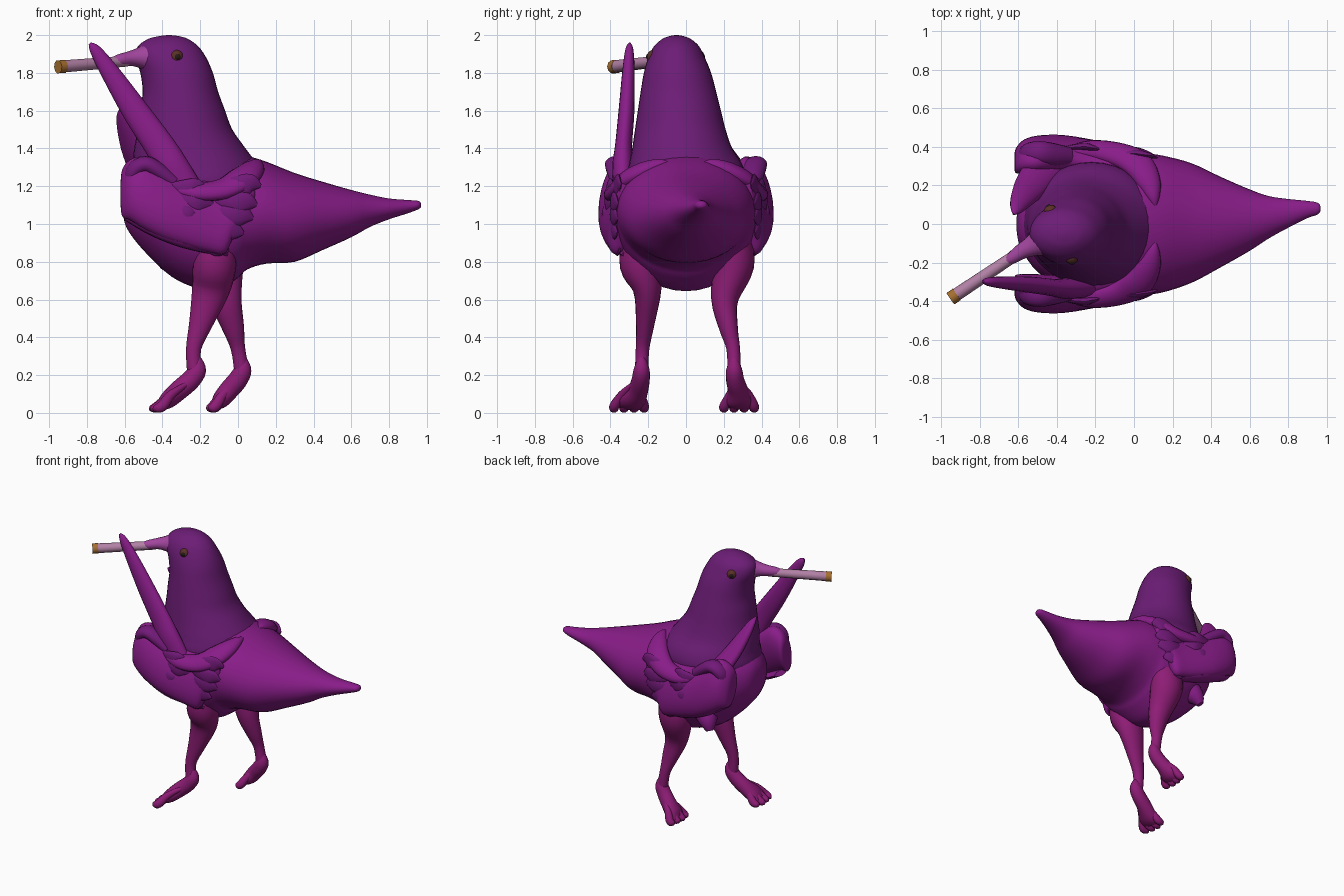
import bpy, bmesh, math
from mathutils import Vector


def mat(name, r, g, b):
    m = bpy.data.materials.new(name)
    m.diffuse_color = (r, g, b, 1)
    return m


PLUM = mat("plum", 0.25, 0.012, 0.25)
DARK = mat("dark_plum", 0.17, 0.01, 0.19)
HEAD = mat("head_plum", 0.15, 0.012, 0.18)
LEG = mat("magenta", 0.27, 0.012, 0.18)
BEAK = mat("beak_pink", 0.36, 0.06, 0.34)
PAPER = mat("paper", 0.45, 0.22, 0.38)
EMBER = mat("ember", 0.38, 0.16, 0.03)
EYE = mat("eye_brown", 0.10, 0.03, 0.02)
PUPIL = mat("pupil", 0.02, 0.01, 0.01)
X, Z = (1, 0, 0), (0, 0, 1)


def smooth_points(pts, k):
    """Catmull-Rom through rows of numbers."""
    out = []
    for i in range(len(pts) - 1):
        a, b = pts[i], pts[i + 1]
        p, q = pts[max(i - 1, 0)], pts[min(i + 2, len(pts) - 1)]
        for j in range(k):
            t = j / k
            out.append([0.5 * (2 * B + (C - A) * t + (2 * A - 5 * B + 4 * C - D) * t * t
                               + (3 * B - A - 3 * C + D) * t ** 3)
                        for A, B, C, D in zip(p, a, b, q)])
    out.append(list(pts[-1]))
    return out


def tube(name, pts, m, side=(0, 1, 0), n=24, k=4, axis=None):
    """Loft of ellipses; row = x, y, z, half width along side, half width across.
    With axis given, all rings stay square to that axis."""
    rows = smooth_points(pts, k)
    bm = bmesh.new()
    rings = []
    for i, r in enumerate(rows):
        c = Vector(r[:3])
        t = Vector(axis) if axis else (Vector(rows[min(i + 1, len(rows) - 1)][:3])
                                       - Vector(rows[max(i - 1, 0)][:3])).normalized()
        u = Vector(side)
        u = (u - t * u.dot(t)).normalized()
        v = t.cross(u)
        rings.append([bm.verts.new(c + u * max(r[3], .002) * math.cos(2 * math.pi * j / n)
                                   + v * max(r[4], .002) * math.sin(2 * math.pi * j / n))
                      for j in range(n)])
    for a, b in zip(rings, rings[1:]):
        for j in range(n):
            bm.faces.new((a[j], a[(j + 1) % n], b[(j + 1) % n], b[j]))
    bm.faces.new(rings[0])
    bm.faces.new(rings[-1])
    bmesh.ops.recalc_face_normals(bm, faces=bm.faces)
    me = bpy.data.meshes.new(name)
    bm.to_mesh(me)
    bm.free()
    ob = bpy.data.objects.new(name, me)
    bpy.context.collection.objects.link(ob)
    return finish(ob, m)


def finish(ob, m):
    ob.data.materials.append(m)
    bpy.ops.object.select_all(action='DESELECT')
    ob.select_set(True)
    bpy.context.view_layer.objects.active = ob
    bpy.ops.object.shade_smooth_by_angle(angle=math.radians(50))
    return ob


def ball(name, loc, r, m):
    bpy.ops.mesh.primitive_uv_sphere_add(segments=20, ring_count=12, radius=r, location=loc)
    ob = bpy.context.object
    ob.name = name
    return finish(ob, m)


# Body from breast to tail tip
tube("body", [
    (-.61, 0, 1.1, .03, .03), (-.59, 0, 1.1, .12, .12), (-.5, 0, 1.08, .25, .22),
    (-.35, 0, 1.03, .33, .31), (-.2, 0, 1.0, .355, .345), (-.1, 0, 1.005, .365, .355),
    (0, 0, 1.04, .37, .325), (.05, 0, 1.06, .368, .3), (.15, 0, 1.06, .355, .27),
    (.3, .005, 1.035, .31, .235), (.45, .01, 1.043, .235, .18),
    (.6, .02, 1.055, .16, .125), (.7, .035, 1.07, .11, .085), (.8, .055, 1.08, .075, .055),
    (.9, .075, 1.092, .045, .035), (.955, .08, 1.1, .03, .022), (.97, .08, 1.1, .008, .008)],
    PLUM, n=36, axis=X)

# Neck and head, rings kept level
tube("neck_and_head", [
    (-.22, 0, 1.0, .28, .28), (-.22, 0, 1.2, .32, .35), (-.225, 0, 1.3, .305, .335),
    (-.255, -.02, 1.4, .265, .295), (-.28, -.03, 1.5, .24, .25), (-.293, -.035, 1.6, .22, .225),
    (-.305, -.04, 1.7, .2, .2), (-.325, -.045, 1.8, .178, .192), (-.355, -.05, 1.88, .15, .187),
    (-.37, -.05, 1.94, .12, .16), (-.37, -.05, 1.98, .075, .105), (-.365, -.05, 1.995, .035, .05),
    (-.365, -.05, 2.0, .008, .008)],
    HEAD, n=36, axis=Z)

# Beak clamped on the rolled stick
tube("beak", [
    (-.40, -.05, 1.87, .11, .11), (-.47, -.085, 1.88, .085, .08), (-.53, -.115, 1.88, .055, .052),
    (-.58, -.14, 1.875, .042, .038), (-.64, -.18, 1.865, .03, .03), (-.69, -.21, 1.86, .008, .008)],
    BEAK, n=16)
tube("smoking_stick", [(-.59, -.145, 1.862, .03, .03), (-.93, -.372, 1.834, .034, .034)],
     PAPER, n=10, k=1)
tube("stick_ember", [(-.92, -.365, 1.834, .036, .036), (-.953, -.388, 1.832, .036, .036)],
     EMBER, n=10, k=1)

# Eyes, nearly flush with the head
for loc, d in (((-.325, -.172, 1.885), (.2, -.98)), ((-.432, .063, 1.885), (-.45, .89))):
    ball("eye", loc, .036, EYE)
    ball("pupil", (loc[0] + d[0] * .02, loc[1] + d[1] * .02, 1.885), .02, PUPIL)

# Folded wings, one per side
for s in (-1, 1):
    tube("wing", [
        (-.622, s * .32, 1.16, .03, .06), (-.612, s * .33, 1.165, .06, .13),
        (-.57, s * .35, 1.18, .082, .165), (-.5, s * .36, 1.165, .09, .195),
        (-.4, s * .365, 1.11, .09, .19), (-.3, s * .36, 1.065, .085, .18),
        (-.15, s * .335, 1.04, .08, .195), (-.07, s * .325, 1.04, .075, .2),
        (-.02, s * .325, 1.1, .06, .165), (.05, s * .32, 1.17, .05, .12),
        (.09, s * .31, 1.2, .035, .08)], PLUM, side=(0, 1, s * .25), n=28, axis=X)
    # Shoulder feathers curling over the back
    tube("wing_ridge", [
        (-.35, s * .37, 1.19, .03, .03), (-.22, s * .385, 1.17, .04, .055),
        (-.08, s * .36, 1.185, .045, .07), (.02, s * .31, 1.24, .045, .08),
        (.075, s * .22, 1.285, .045, .065), (.1, s * .14, 1.315, .03, .035),
        (.11, s * .09, 1.325, .006, .006)], PLUM, side=(0, .6, s * .8), n=16)
    # Wrist fold at the front
    tube("wing_wrist", [
        (-.565, s * .34, 1.2, .05, .04), (-.55, s * .36, 1.28, .06, .045),
        (-.49, s * .37, 1.315, .06, .045), (-.42, s * .36, 1.28, .06, .045),
        (-.34, s * .35, 1.22, .05, .04)], DARK, n=16)
    # Rows of overlapping feathers
    for x, z, tx, tz, y in (
            (-.12, 1.2, .12, 1.2, .355), (-.14, 1.13, .1, 1.1, .37), (-.17, 1.07, .08, 1.03, .372),
            (-.2, 1.02, .03, .95, .375), (-.26, .98, -.05, .86, .362),
            (-.34, 1.14, -.13, 1.1, .40), (-.38, 1.1, -.2, 1.0, .415), (-.36, 1.2, -.16, 1.17, .39)):
        mx, mz = (x + tx) / 2, (z + tz) / 2
        tube("wing_feather", [
            (x, s * (y + .005), z, .008, .02), (mx, s * (y + .012), mz, .02, .055),
            (tx - .05, s * (y + .003), tz + .015, .015, .05), (tx, s * (y - .012), tz, .004, .01)],
            DARK, n=12)
    # Lower edge of the wing
    tube("wing_lower_edge", [
        (-.58, s * .31, 1.03, .05, .02), (-.45, s * .36, .96, .06, .025),
        (-.28, s * .36, .895, .06, .025), (-.06, s * .31, .84, .03, .015)], PLUM, n=12)

# Raised long feathers: one reaches the stick, the other crosses the throat
tube("raised_wing_tip_right", [
    (-.25, -.33, 1.15, .05, .08), (-.345, -.335, 1.3, .055, .085), (-.42, -.33, 1.42, .045, .08),
    (-.545, -.315, 1.6, .042, .07), (-.675, -.305, 1.8, .033, .05),
    (-.755, -.3, 1.92, .022, .03), (-.785, -.298, 1.955, .006, .008)], PLUM, n=16)
tube("raised_wing_tip_left", [
    (-.36, .35, 1.08, .05, .1), (-.46, .29, 1.23, .05, .1), (-.535, .2, 1.37, .045, .085),
    (-.585, .13, 1.49, .035, .06), (-.612, .08, 1.57, .022, .035), (-.625, .05, 1.605, .005, .006)],
    PLUM, side=(.55, .8, 0), n=16)
tube("breast_tuft", [(-.3, .2, .9, .1, .1), (-.36, .25, .82, .065, .065), (-.39, .27, .76, .025, .025)],
     PLUM, n=16)

# Legs: thigh to ankle, then foot with four toes
legs = (
    (-1, -.235, .235, 1.0, 0.0, [
        (-.12, -.24, .92, .1, .11), (-.125, -.24, .78, .11, .115), (-.145, -.205, .65, .075, .1),
        (-.195, -.215, .48, .05, .064), (-.235, -.23, .34, .036, .04), (-.23, -.235, .22, .036, .04)]),
    (1, .01, .255, .75, -.04, [
        (-.08, .25, .92, .1, .12), (-.09, .25, .78, .11, .12), (-.065, .205, .6, .072, .085),
        (-.025, .225, .45, .05, .058), (.0, .25, .34, .036, .038), (.02, .255, .22, .036, .04)]))
for s, ax, ay, fx, shift, rows in legs:
    tube("leg", rows, LEG, n=20)

    def at(dx, dy, z, a, b):
        return (ax + dx * fx, s * (ay + dy), z, a, b)

    tube("foot", [
        at(.02, 0, .29, .02, .02), at(.022, 0, .23, .042, .045), at(-.015, .005, .175, .048, .052),
        at(-.08, .02, .118, .055, .052), at(-.14, .05 + shift * .6, .065, .075, .045),
        at(-.18, .062 + shift, .035, .075, .025)], LEG, n=16)
    for i in range(4):
        dy = -.012 + i * .052 + shift
        reach = -.225 + abs(i - 1.3) * .014
        tube("toe", [
            at(-.04, .01 + dy * .25, .15, .014, .014), at(-.12, dy * .65 + .01, .095, .022, .025),
            at(reach + .035, dy, .036, .027, .03), at(reach, dy, .022, .022, .021),
            at(reach - .014, dy, .016, .006, .006)], LEG, n=10)
